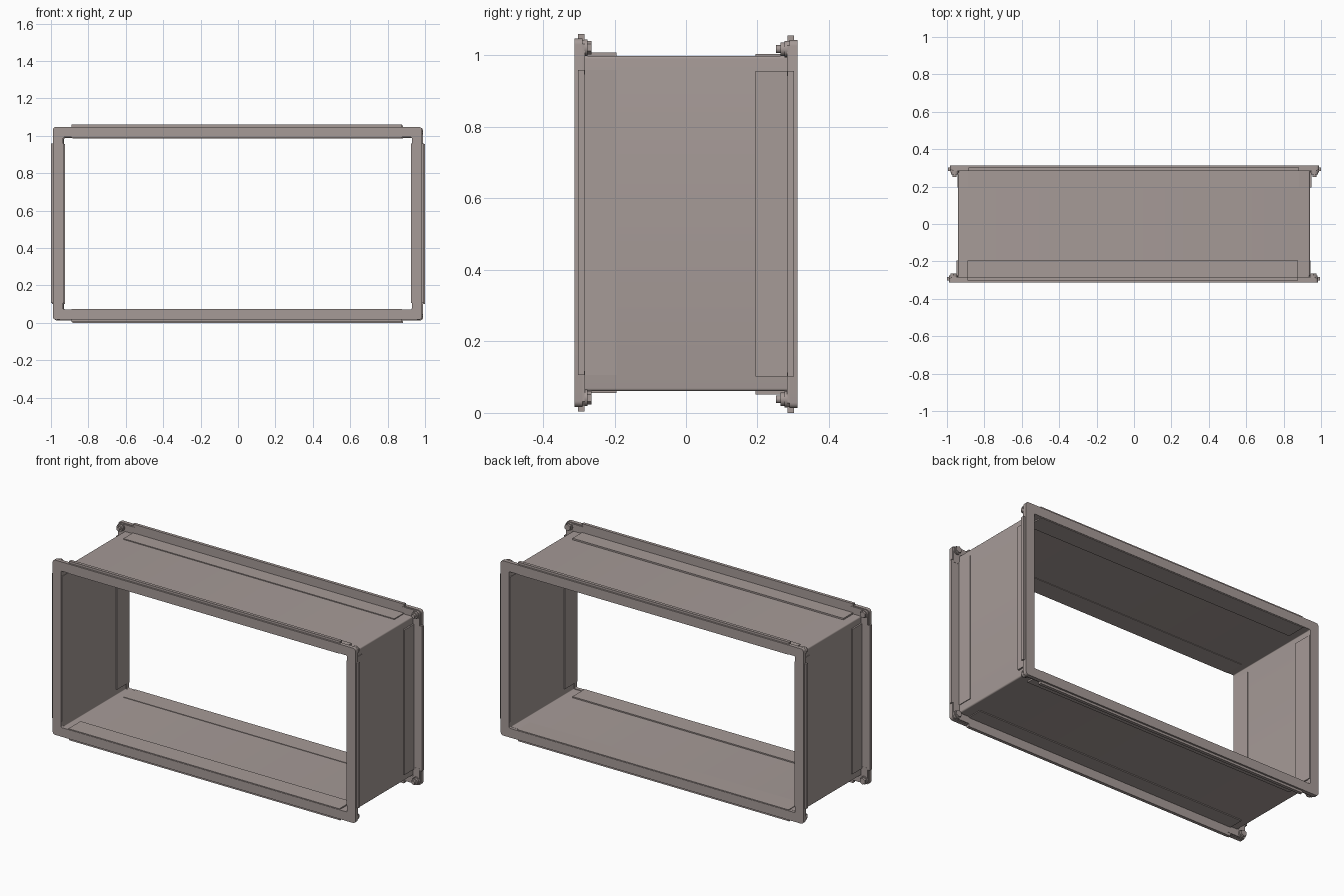
import bpy, bmesh, math
from mathutils import Matrix

if "Cube" in bpy.data.objects:
    bpy.data.objects.remove(bpy.data.objects["Cube"])

ZC = 0.53
steel = bpy.data.materials.new("warm_grey_steel")
steel.diffuse_color = (0.38, 0.325, 0.31, 1)
steel.use_nodes = True
steel.node_tree.nodes["Principled BSDF"].inputs["Base Color"].default_value = steel.diffuse_color


def finish(name, bm):
    bmesh.ops.recalc_face_normals(bm, faces=bm.faces)
    me = bpy.data.meshes.new(name)
    bm.to_mesh(me)
    bm.free()
    me.materials.append(steel)
    ob = bpy.data.objects.new(name, me)
    bpy.context.collection.objects.link(ob)
    return ob


def rounded(hx, hz, r, n=5):
    # rounded rectangle in the xz plane
    pts = []
    for k, (sx, sz) in enumerate(((1, 1), (-1, 1), (-1, -1), (1, -1))):
        for i in range(n + 1):
            a = math.pi / 2 * (k + i / n)
            pts.append((sx * (hx - r) + r * math.cos(a), sz * (hz - r) + r * math.sin(a)))
    return pts


def tube(name, outer, inner, y0, y1, dx=0, dz=0):
    # rectangular ring swept from y0 to y1
    bm = bmesh.new()
    rings = []
    for prof, y in ((outer, y0), (outer, y1), (inner, y1), (inner, y0)):
        rings.append([bm.verts.new((x + dx, y, z + ZC + dz)) for x, z in prof])
    n = len(outer)
    for a in range(4):
        r, s = rings[a], rings[(a + 1) % 4]
        for i in range(n):
            j = (i + 1) % n
            bm.faces.new((r[i], r[j], s[j], s[i]))
    return finish(name, bm)


def prism(name, prof, place, depth):
    # flat profile extruded; place(u, v, w) gives the position
    bm = bmesh.new()
    a = [bm.verts.new(place(u, v, depth[0])) for u, v in prof]
    b = [bm.verts.new(place(u, v, depth[1])) for u, v in prof]
    n = len(prof)
    bm.faces.new(a)
    bm.faces.new(b)
    for i in range(n):
        j = (i + 1) % n
        bm.faces.new((a[i], a[j], b[j], b[i]))
    return finish(name, bm)


def cylinder(bm, x, z, y0, y1, r, seg=20):
    m = Matrix.Translation((x, (y0 + y1) / 2, z)) @ Matrix.Rotation(math.pi / 2, 4, 'X')
    bmesh.ops.create_cone(bm, cap_ends=True, segments=seg, radius1=r, radius2=r,
                          depth=abs(y1 - y0), matrix=m)


# duct shell
tube("duct_shell", rounded(0.940, 0.469, 0.008), rounded(0.933, 0.462, 0.004), -0.295, 0.295)

# outer clip profile: (distance from wall, depth along y): foot flat on wall, leg upright
TOP_WALL, SIDE_WALL = 0.469, 0.940


def clip(foot, leg):
    return [(-0.002, 0.195), (foot, 0.195), (foot, 0.284), (leg, 0.284),
            (leg, 0.302), (-0.002, 0.302)]


for end, sy in (("front", -1), ("back", 1)):
    dx, dz = 0.003 * sy, -0.002 * sy
    # flange frame and the face behind it
    tube(end + "_flange", rounded(0.987, 0.515, 0.016), rounded(0.932, 0.461, 0.006),
         sy * 0.290, sy * 0.312, dx, dz)

    for side, s in (("lower", -1), ("upper", 1)):
        put = lambda u, v, w: (w + dx, sy * v, ZC + dz + s * (TOP_WALL + u))
        prism(f"{end}_{side}_clip", clip(0.007, 0.059), put, (-0.887, 0.880))
        prism(f"{end}_{side}_inner_clip",
              [(-0.012, 0.195), (-0.005, 0.195), (-0.005, 0.309), (-0.012, 0.309)],
              put, (-0.887, 0.880))
    for side, s in (("left", -1), ("right", 1)):
        put = lambda u, v, w: (s * (SIDE_WALL + u) + dx, sy * v, w + dz)
        prism(f"{end}_{side}_clip", clip(0.007, 0.057), put, (0.104, 0.958))
        prism(f"{end}_{side}_inner_clip",
              [(-0.012, 0.195), (-0.005, 0.195), (-0.005, 0.309), (-0.012, 0.309)],
              put, (0.104, 0.958))

    # corner brackets with bolts
    for sx in (-1, 1):
        for sz in (-1, 1):
            tag = ("left" if sx < 0 else "right") + ("_lower" if sz < 0 else "_upper")
            put = lambda u, v, w: (sx * u + dx, sy * w, ZC + dz + sz * v)
            prism(f"{end}_{tag}_corner_bracket",
                  [(0.870, 0.469), (0.940, 0.469), (0.940, 0.415), (0.983, 0.415),
                   (0.983, 0.500), (0.972, 0.511), (0.870, 0.511)], put, (0.283, 0.292))
            bm = bmesh.new()
            bx, bz = sx * 0.962 + dx, ZC + dz + sz * 0.490
            cylinder(bm, bx, bz, sy * 0.284, sy * 0.276, 0.023)
            cylinder(bm, bx, bz, sy * 0.278, sy * 0.264, 0.019, 6 if sy < 0 else 20)
            if sy > 0:
                cylinder(bm, bx, bz, 0.265, 0.252, 0.011)
            finish(f"{end}_{tag}_bolt", bm)

# smooth round parts, keep sheet-metal edges sharp
for ob in bpy.data.objects:
    ob.select_set(True)
bpy.context.view_layer.objects.active = bpy.data.objects["duct_shell"]
bpy.ops.object.shade_smooth_by_angle(angle=math.radians(30))
